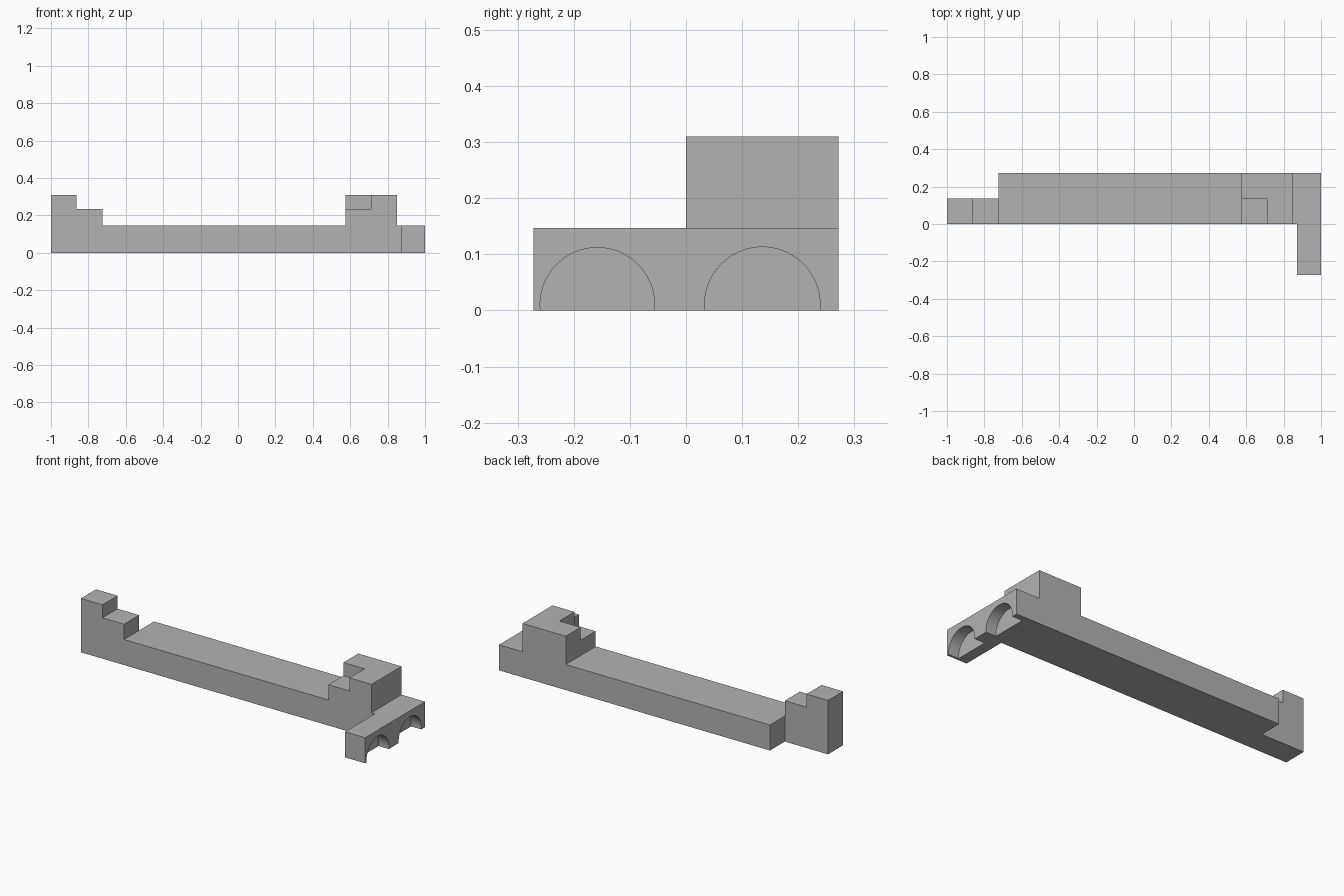
import bpy, bmesh, math
from mathutils import Vector

cube = bpy.data.objects.get("Cube")
if cube:
    bpy.data.objects.remove(cube, do_unlink=True)

GREY = (0.45, 0.45, 0.45, 1.0)
mat = bpy.data.materials.new("plain grey")
mat.use_nodes = True
mat.diffuse_color = GREY
mat.node_tree.nodes["Principled BSDF"].inputs["Base Color"].default_value = GREY

# Main dimensions
HALF, MID, END = 0.272, 0.137, 0.872     # half depth, middle of the bar, inner face of the end block
BASE, STEP, TOP = 0.147, 0.235, 0.31     # three height levels
ARCH_FACE = 0.935                        # back wall of the arched recesses


def extrude_profile(name, points, axis, start, stop):
    """Extrude a closed outline along x or y; points are (y, z) or (x, z)."""
    bm = bmesh.new()
    if axis == "y":
        verts = [bm.verts.new((a, start, z)) for a, z in points]
        offset = Vector((0, stop - start, 0))
    else:
        verts = [bm.verts.new((start, a, z)) for a, z in points]
        offset = Vector((stop - start, 0, 0))
    face = bm.faces.new(verts)
    result = bmesh.ops.extrude_face_region(bm, geom=[face], use_keep_orig=True)
    moved = [g for g in result["geom"] if isinstance(g, bmesh.types.BMVert)]
    bmesh.ops.translate(bm, verts=moved, vec=offset)
    bmesh.ops.recalc_face_normals(bm, faces=bm.faces)
    mesh = bpy.data.meshes.new(name)
    bm.to_mesh(mesh)
    bm.free()
    obj = bpy.data.objects.new(name, mesh)
    bpy.context.collection.objects.link(obj)
    mesh.materials.append(mat)
    return obj


def arch(centre, radius, rise=0.01, steps=32):
    """Arc outline from the floor on the low side to the floor on the high side."""
    dip = math.asin(rise / radius)
    sweep = math.pi + 2 * dip
    angles = [math.pi + dip - sweep * i / steps for i in range(steps + 1)]
    return [(centre + radius * math.cos(a), max(0, rise + radius * math.sin(a)))
            for a in angles]


# Front half of the bar: stepped post at one end, low step at the other
extrude_profile("front_wall", [
    (-1, 0), (END, 0), (END, BASE), (0.85, BASE), (0.85, TOP), (0.71, TOP),
    (0.71, STEP), (0.575, STEP), (0.575, BASE), (-0.725, BASE),
    (-0.725, STEP), (-0.863, STEP), (-0.863, TOP), (-1, TOP)], "y", 0, MID)

# Rear half of the bar: shorter, with a full height tower
extrude_profile("rear_wall", [
    (-0.725, 0), (END, 0), (END, BASE), (0.85, BASE), (0.85, TOP),
    (0.575, TOP), (0.575, BASE), (-0.725, BASE)], "y", MID, HALF)

# End block: solid back and a face with two arched recesses
extrude_profile("end_block_back", [
    (-HALF, 0), (HALF, 0), (HALF, BASE), (-HALF, BASE)], "x", END, ARCH_FACE)

arched = extrude_profile(
    "end_block_arches",
    [(-HALF, 0)] + arch(-0.158, 0.102) + arch(0.136, 0.103)
    + [(HALF, 0), (HALF, BASE), (-HALF, BASE)], "x", ARCH_FACE, 1)

bpy.ops.object.select_all(action="DESELECT")
arched.select_set(True)
bpy.context.view_layer.objects.active = arched
bpy.ops.object.shade_smooth_by_angle(angle=math.radians(30))
